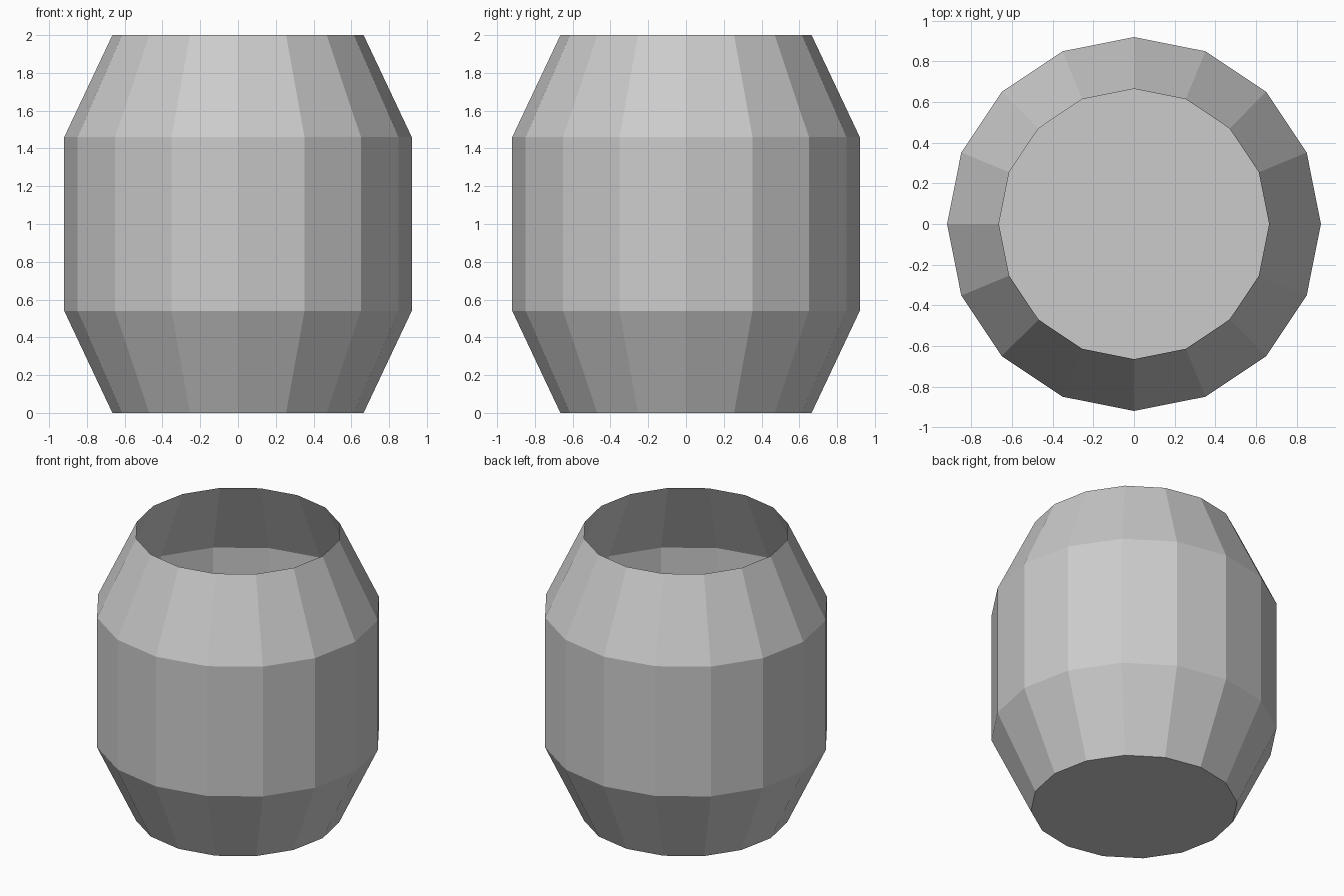
import bpy
import bmesh
from math import cos, sin, pi

if "Cube" in bpy.data.objects:
    bpy.data.objects.remove(bpy.data.objects["Cube"])

SIDES = 16
PROFILE = [(0.665, 0.0), (0.92, 0.54), (0.92, 1.46), (0.665, 2.0)]  # radius, height

# Open-topped barrel: stacked rings with a closed bottom
bm = bmesh.new()
rings = [[bm.verts.new((r * cos(2 * pi * i / SIDES), r * sin(2 * pi * i / SIDES), z))
          for i in range(SIDES)] for r, z in PROFILE]
for low, high in zip(rings, rings[1:]):
    for i in range(SIDES):
        j = (i + 1) % SIDES
        bm.faces.new((low[i], low[j], high[j], high[i]))
bm.faces.new(rings[0][::-1])

mesh = bpy.data.meshes.new("barrel")
bm.to_mesh(mesh)
bm.free()
barrel = bpy.data.objects.new("barrel", mesh)
bpy.context.collection.objects.link(barrel)
